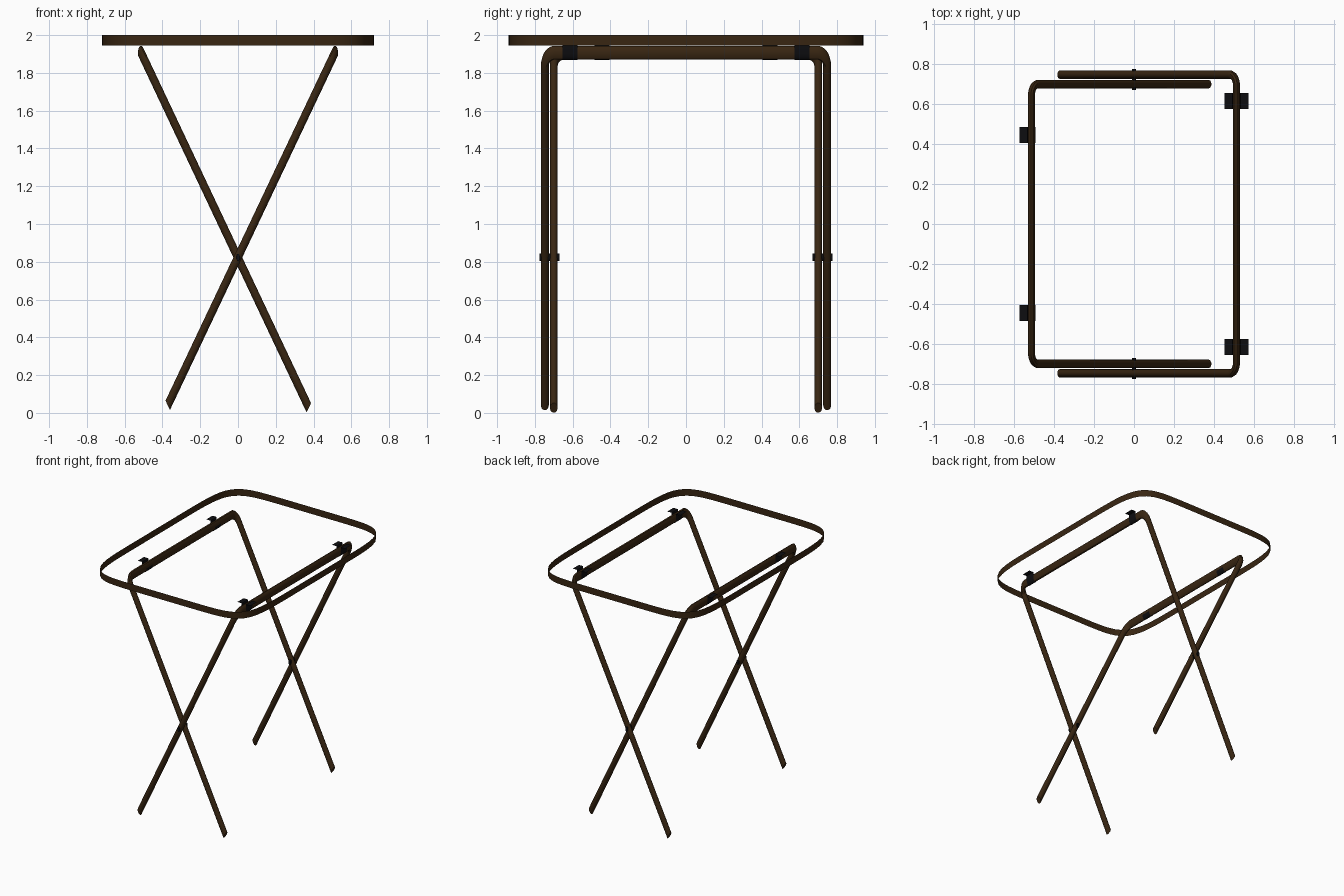
import bpy, bmesh, math
from mathutils import Vector

if "Cube" in bpy.data.objects:
    bpy.data.objects.remove(bpy.data.objects["Cube"])

def material(name, rgb):
    m = bpy.data.materials.new(name)
    m.diffuse_color = (*rgb, 1)
    m.use_nodes = True
    m.node_tree.nodes["Principled BSDF"].inputs["Base Color"].default_value = m.diffuse_color
    return m

BROWN = material("dark brown", (0.040, 0.019, 0.006))
BLACK = material("black", (0.004, 0.004, 0.005))
SY, SZ = 1.2, 2.114      # the round tubes are stretched in y and z
R = 0.0175

def finish(ob, mat):
    ob.data.materials.clear()
    ob.data.materials.append(mat)
    bpy.ops.object.select_all(action='DESELECT')
    ob.select_set(True)
    bpy.context.view_layer.objects.active = ob
    bpy.ops.object.transform_apply(location=True, rotation=True, scale=True)
    bpy.ops.object.shade_smooth_by_angle(angle=math.radians(40))

def strip(name, rings, mat, closed=False):
    """Skin a row of point lists into a sheet."""
    bm = bmesh.new()
    vs = [[bm.verts.new(p) for p in r] for r in rings]
    n = len(vs)
    for i in range(n if closed else n - 1):
        a, b = vs[i], vs[(i + 1) % n]
        for j in range(len(a) - 1):
            bm.faces.new((a[j], b[j], b[j + 1], a[j + 1]))
    me = bpy.data.meshes.new(name)
    bm.to_mesh(me)
    bm.free()
    ob = bpy.data.objects.new(name, me)
    bpy.context.collection.objects.link(ob)
    finish(ob, mat)
    return ob

# Bent tube frames: leg, top bar, leg
def leg_frame(name, top, bottom, y):
    bar = Vector((top[0], 0, top[1] / SZ))
    foot = Vector((bottom[0], 0, bottom[1] / SZ))
    down, side, half, br = (foot - bar).normalized(), Vector((0, 1, 0)), y / SY, 0.045
    pts = [foot + side * half]
    for k in range(9):
        a = math.pi / 2 * k / 8
        pts.append(bar + side * (half - br + br * math.cos(a)) + down * (br - br * math.sin(a)))
    pts += [Vector((p.x, -p.y, p.z)) for p in reversed(pts)]
    cu = bpy.data.curves.new(name, 'CURVE')
    cu.dimensions = '3D'
    cu.bevel_depth = R
    cu.bevel_resolution = 3
    cu.use_fill_caps = True
    sp = cu.splines.new('POLY')
    sp.points.add(len(pts) - 1)
    for p, q in zip(sp.points, pts):
        p.co = (*q, 1)
    ob = bpy.data.objects.new(name, cu)
    bpy.context.collection.objects.link(ob)
    ob.scale = (1, SY, SZ)
    bpy.ops.object.select_all(action='DESELECT')
    ob.select_set(True)
    bpy.context.view_layer.objects.active = ob
    bpy.ops.object.convert(target='MESH')
    finish(bpy.context.object, BROWN)

BAR_X, BAR_Z = 0.513, 1.907
leg_frame("inner_leg_frame", (-BAR_X, BAR_Z), (0.375, 0.027), 0.70)
leg_frame("outer_leg_frame", (BAR_X, BAR_Z), (-0.372, 0.04), 0.7475)

# Thin table rim: open band with softly rounded corners
rim = []
for k in range(128):
    a = 2 * math.pi * k / 128
    # points spread by angle on a squarish superellipse
    c, s = math.cos(a), math.sin(a)
    r = (abs(c) ** 7.5 + abs(s) ** 7.5) ** (-1 / 7.5)
    rim.append([(0.72 * r * c, 0.94 * r * s, z) for z in (1.945, 2.0)])
strip("table_rim", rim, BROWN, closed=True)

# Clips that wrap under the top bars, with flat wings against the table
def clip(name, sx, y, both_wings):
    rx, rz, zw = R + 0.003, R * SZ + 0.001, 1.948
    prof = [(0.06, zw), (rx, zw)]
    prof += [(rx * math.cos(a), BAR_Z + rz * math.sin(a))
             for a in (-math.pi * k / 10 for k in range(11))]
    if both_wings:
        prof += [(-rx, zw), (-0.06, zw)]
    strip(name, [[(sx * (BAR_X + x), y + d, z) for d in (-0.04, 0.04)] for x, z in prof], BLACK)

# Pivot pins where the legs cross
for label, s in (("front", -1), ("back", 1)):
    clip(label + "_outer_clip", 1, s * 0.615, True)
    clip(label + "_inner_clip", -1, s * 0.445, False)
    bpy.ops.mesh.primitive_cylinder_add(vertices=16, radius=0.01, depth=0.105,
                                        location=(0, s * 0.7225, 0.823),
                                        rotation=(math.pi / 2, 0, 0))
    pin = bpy.context.object
    pin.name = label + "_pivot_pin"
    pin.scale = (1, 2, 1)
    finish(pin, BLACK)
